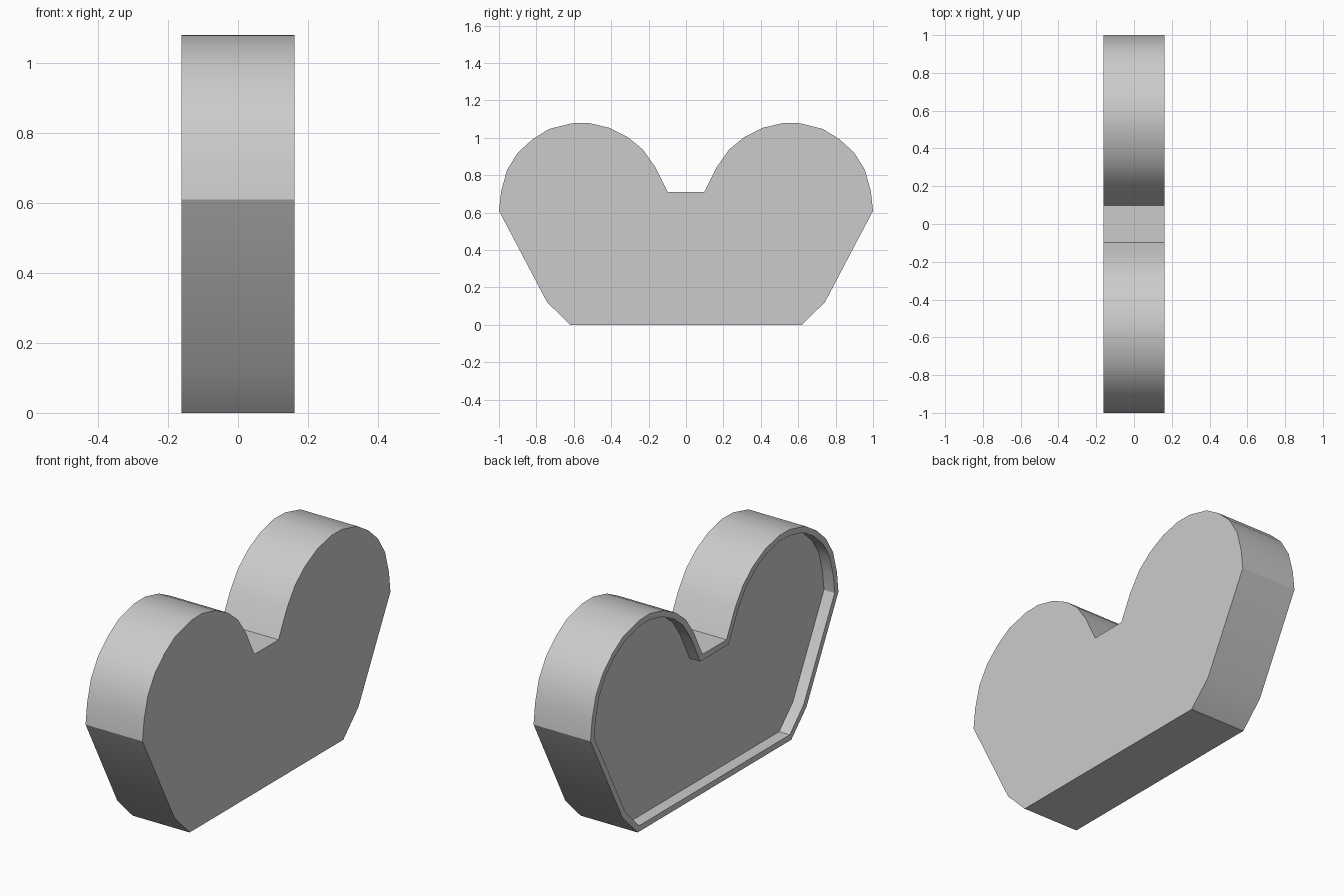
import bpy, bmesh, math
from mathutils import Vector

HALF_WIDTH = 0.161
RIM = 0.03
RECESS = 0.06

if "Cube" in bpy.data.objects:
    bpy.data.objects.remove(bpy.data.objects["Cube"], do_unlink=True)


def make_material(name, colour):
    mat = bpy.data.materials.new(name)
    mat.use_nodes = True
    mat.diffuse_color = colour
    mat.node_tree.nodes["Principled BSDF"].inputs["Base Color"].default_value = colour
    return mat


grey = make_material("light grey", (0.6, 0.6, 0.6, 1))

# Half outline (y, z): base corner, chamfer, flared side, round lobe, notch
half = [(0.62, 0), (0.743, 0.122), (1.0, 0.61), (0.988, 0.715), (0.957, 0.828),
        (0.9, 0.92), (0.82, 0.993), (0.733, 1.047), (0.61, 1.078), (0.52, 1.08),
        (0.408, 1.053), (0.31, 1.003), (0.23, 0.937), (0.165, 0.845), (0.097, 0.71)]
outline = half + [(-y, z) for y, z in reversed(half)]

# Solid slab from the mirrored outline
bm = bmesh.new()
plate = bm.faces.new([bm.verts.new((HALF_WIDTH, y, z)) for y, z in outline])
bm.normal_update()
slab = bmesh.ops.extrude_face_region(bm, geom=[plate], use_keep_orig=True)
bmesh.ops.translate(bm, vec=(-2 * HALF_WIDTH, 0, 0),
                    verts=[g for g in slab["geom"] if isinstance(g, bmesh.types.BMVert)])
bmesh.ops.recalc_face_normals(bm, faces=bm.faces)

# Thin rim around a shallow recess on one side
side = min(bm.faces, key=lambda f: f.calc_center_median().x)
bmesh.ops.inset_region(bm, faces=[side], thickness=RIM, use_even_offset=True)
floor = bmesh.ops.extrude_discrete_faces(bm, faces=[side])["faces"][0]
bmesh.ops.translate(bm, vec=Vector((RECESS, 0, 0)), verts=floor.verts)
bmesh.ops.recalc_face_normals(bm, faces=bm.faces)

mesh = bpy.data.meshes.new("lobed_panel")
bm.to_mesh(mesh)
bm.free()
mesh.materials.append(grey)
panel = bpy.data.objects.new("lobed_panel", mesh)
bpy.context.collection.objects.link(panel)

# Smooth lobes, crisp corners
bpy.ops.object.select_all(action="DESELECT")
panel.select_set(True)
bpy.context.view_layer.objects.active = panel
bpy.ops.object.shade_smooth_by_angle(angle=math.radians(30))
